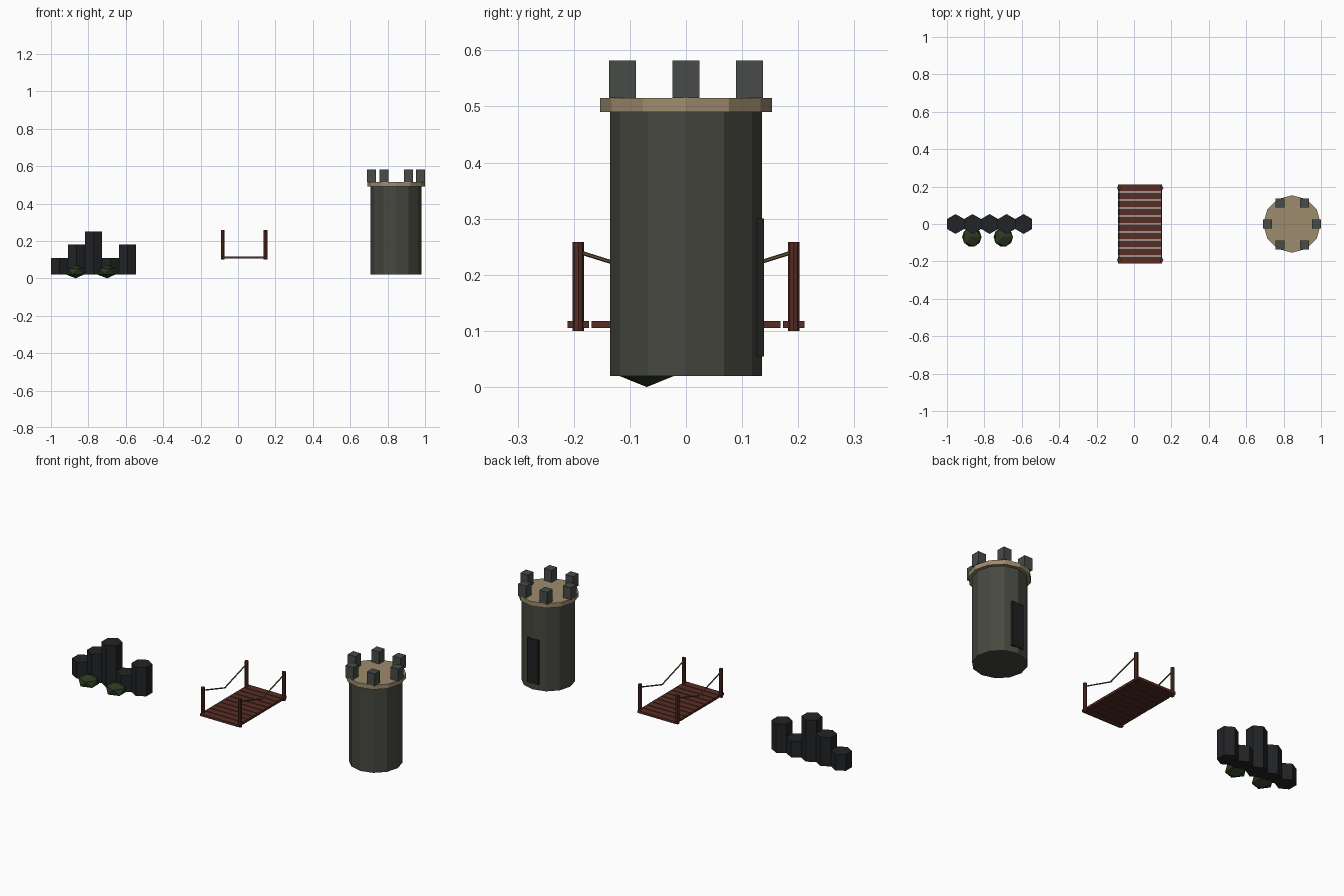
import bpy, math
from mathutils import Vector

if "Cube" in bpy.data.objects:
    bpy.data.objects.remove(bpy.data.objects["Cube"])


def mat(name, rgb):
    m = bpy.data.materials.new(name)
    m.diffuse_color = (*rgb, 1)
    m.use_nodes = True
    m.node_tree.nodes["Principled BSDF"].inputs["Base Color"].default_value = m.diffuse_color
    return m


BASALT = mat("dark_basalt", (0.016, 0.017, 0.019))
SHRUB = mat("moss_green", (0.024, 0.042, 0.014))
WOOD = mat("red_brown_wood", (0.095, 0.027, 0.018))
ROPE = mat("rope_tan", (0.13, 0.095, 0.045))
STONE = mat("tower_stone", (0.062, 0.064, 0.050))
MERLON = mat("merlon_stone", (0.064, 0.070, 0.062))
DECK = mat("sandy_deck", (0.34, 0.26, 0.155))
DOOR = mat("door_black", (0.014, 0.014, 0.014))


def finish(name, m):
    o = bpy.context.object
    o.name = name
    o.data.materials.append(m)
    return o


def box(name, centre, size, m):
    bpy.ops.mesh.primitive_cube_add(size=1, location=centre)
    o = finish(name, m)
    o.scale = size
    return o


def prism(name, x, y, z0, z1, r, sides, m, turn=0.0):
    bpy.ops.mesh.primitive_cylinder_add(vertices=sides, radius=r, depth=z1 - z0,
                                        location=(x, y, (z0 + z1) / 2),
                                        rotation=(0, 0, turn))
    return finish(name, m)


def rod(name, a, b, r, sides, m):
    a, b = Vector(a), Vector(b)
    d = b - a
    bpy.ops.mesh.primitive_cylinder_add(vertices=sides, radius=r, depth=d.length,
                                        location=(a + b) / 2,
                                        rotation=d.to_track_quat('Z', 'Y').to_euler())
    return finish(name, m)


# Row of touching hexagonal rock columns
for i, top in enumerate((0.11, 0.18, 0.251, 0.11, 0.18)):
    prism("rock_column", -0.954 + 0.091 * i, 0, 0.02, top, 0.053, 6, BASALT)

# Squashed low-poly shrubs in front of the rocks
for x in (-0.867, -0.699):
    bpy.ops.mesh.primitive_ico_sphere_add(subdivisions=1, radius=1,
                                          location=(x, -0.07, 0.036))
    finish("shrub", SHRUB).scale = (0.058, 0.058, 0.036)

# Bridge planks
BX = 0.033
for i in range(10):
    box("bridge_plank", (BX, (i - 4.5) * 0.0427, 0.1115), (0.236, 0.0385, 0.013), WOOD)

# Bridge posts and sagging ropes on both sides
for sx in (-1, 1):
    x = BX + sx * 0.114
    for sy in (-1, 1):
        prism("bridge_post", x, sy * 0.192, 0.10, 0.258, 0.01, 8, WOOD)
        rod("rope", (x, sy * 0.192, 0.241), (x, 0, 0.181), 0.0035, 6, ROPE)

# Tower body, overhanging deck and merlons
TX = 0.845
prism("tower_body", TX, 0, 0.02, 0.49, 0.1357, 12, STONE)
prism("tower_deck", TX, 0, 0.49, 0.515, 0.1535, 12, DECK)
for i in range(6):
    a = i * math.pi / 3
    box("merlon", (TX + 0.131 * math.cos(a), 0.131 * math.sin(a), 0.5485),
        (0.048, 0.048, 0.067), MERLON)

# Door on the back of the tower
box("tower_door", (TX, 0.129, 0.177), (0.068, 0.02, 0.246), DOOR)
